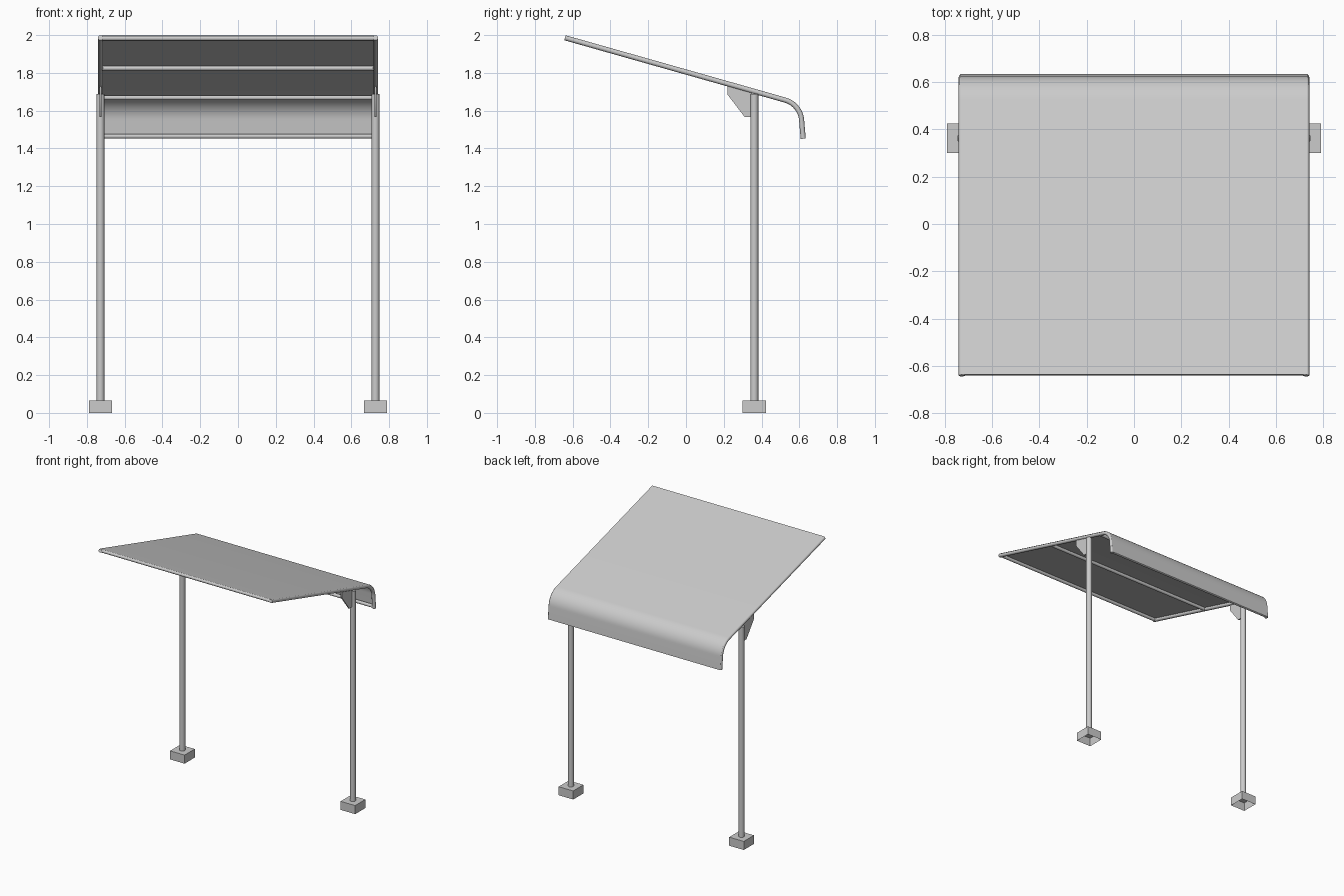
import bpy, bmesh, math

if "Cube" in bpy.data.objects:
    bpy.data.objects.remove(bpy.data.objects["Cube"])

X = 0.728      # side offset of posts and rails
POST_Y = 0.362
R = 0.0135     # roof tube radius
TILT = math.radians(15.8)


def finish(obj, angle=40):
    bpy.ops.object.select_all(action='DESELECT')
    obj.select_set(True)
    bpy.context.view_layer.objects.active = obj
    if obj.type == 'CURVE':
        bpy.ops.object.convert(target='MESH')
    bpy.ops.object.shade_smooth_by_angle(angle=math.radians(angle))
    return bpy.context.object


def tube(name, pts, r):
    cu = bpy.data.curves.new(name, 'CURVE')
    cu.dimensions = '3D'
    cu.bevel_depth = r
    cu.bevel_resolution = 4
    cu.use_fill_caps = True
    sp = cu.splines.new('POLY')
    sp.points.add(len(pts) - 1)
    for p, co in zip(sp.points, pts):
        p.co = (*co, 1)
    obj = bpy.data.objects.new(name, cu)
    bpy.context.collection.objects.link(obj)
    return finish(obj)


def mesh_object(name, bm):
    bmesh.ops.recalc_face_normals(bm, faces=bm.faces)
    me = bpy.data.meshes.new(name)
    bm.to_mesh(me)
    bm.free()
    obj = bpy.data.objects.new(name, me)
    bpy.context.collection.objects.link(obj)
    return finish(obj)


def roof_profile(offset):
    """Side profile (y, z) of the roof, pushed outward by offset."""
    py, pz, rad = 0.525, 1.656, 0.12
    cy, cz = py - rad * math.sin(TILT), pz - rad * math.cos(TILT)
    end = math.radians(85)
    rows = [(-0.641, pz + (py + 0.641) * math.tan(TILT), TILT)]
    for i in range(13):
        a = TILT + (end - TILT) * i / 12
        rows.append((cy + rad * math.sin(a), cz + rad * math.cos(a), a))
    y, z, a = rows[-1]
    rows.append((y + 0.1 * math.cos(a), z - 0.1 * math.sin(a), a))
    return [(y + offset * math.sin(a), z + offset * math.cos(a)) for y, z, a in rows]


path = roof_profile(0)

# Roof sheet lying on top of the rails
bm = bmesh.new()
rows = [[bm.verts.new((s * 0.734, y, z)) for s in (-1, 1)] for y, z in roof_profile(R)]
for a, b in zip(rows, rows[1:]):
    bm.faces.new((a[0], a[1], b[1], b[0]))
mesh_object("roof_sheet", bm)

# Crossbars under the sheet
y0, z0 = path[0]
spots = [(y, z0 - (y - y0) * math.tan(TILT)) for y in (y0 + 0.012, -0.07, 0.48)]
ye, ze = path[-1]
spots.append((ye - 0.001, ze + 0.013))
for i, (y, z) in enumerate(spots):
    tube(f"crossbar_{i + 1}", [(-X, y, z), (X, y, z)], R - 0.001)

for side, s in (("left", -1), ("right", 1)):
    # Bent side rail
    tube(f"{side}_rail", [(s * X, y, z) for y, z in path], R)

    # Post
    tube(f"{side}_post", [(s * X, POST_Y, 0.06), (s * X, POST_Y, 1.688)], 0.021)

    # Hollow foot block, open underneath
    bm = bmesh.new()
    bmesh.ops.create_cube(bm, size=1)
    bmesh.ops.scale(bm, vec=(0.124, 0.124, 0.066), verts=bm.verts)
    bmesh.ops.translate(bm, vec=(s * X, POST_Y, 0.033), verts=bm.verts)
    bottom = min(bm.faces, key=lambda f: f.calc_center_median().z)
    bmesh.ops.delete(bm, geom=[bottom], context='FACES_ONLY')
    mesh_object(f"{side}_foot", bm)

    # Gusset plate between post and rail
    outline = [(0.22, 1.742), (0.22, 1.685), (0.31, 1.567), (0.35, 1.567), (0.35, 1.705)]
    bm = bmesh.new()
    face = bm.faces.new([bm.verts.new((s * X - 0.005, y, z)) for y, z in outline])
    ext = bmesh.ops.extrude_face_region(bm, geom=[face], use_keep_orig=True)
    verts = [g for g in ext["geom"] if isinstance(g, bmesh.types.BMVert)]
    bmesh.ops.translate(bm, vec=(0.01, 0, 0), verts=verts)
    mesh_object(f"{side}_gusset", bm)
